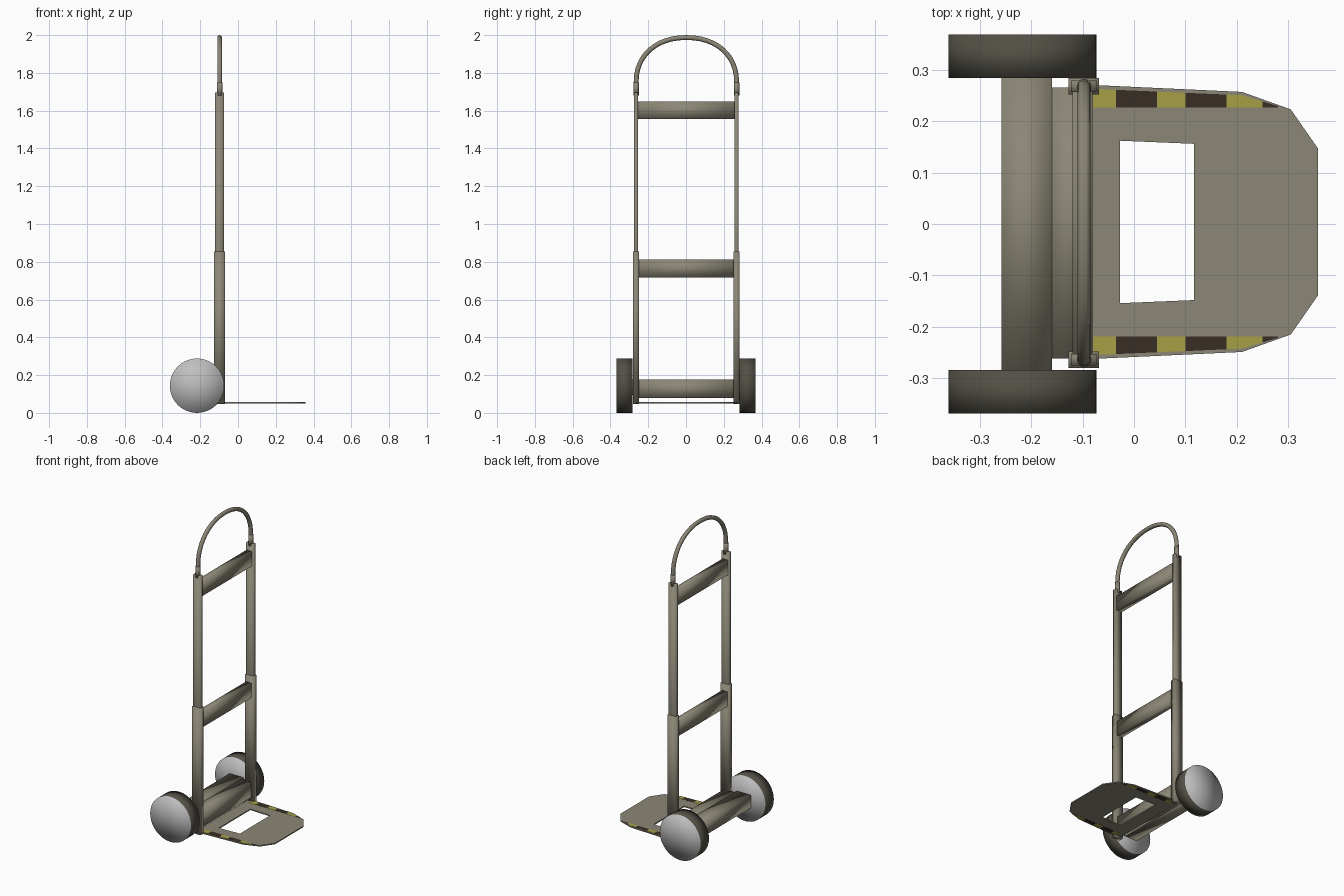
import bpy, bmesh, math
from mathutils import Vector

if "Cube" in bpy.data.objects:
    bpy.data.objects.remove(bpy.data.objects["Cube"])


def material(name, rgb):
    m = bpy.data.materials.new(name)
    m.diffuse_color = (*rgb, 1)
    m.use_nodes = True
    m.node_tree.nodes["Principled BSDF"].inputs["Base Color"].default_value = m.diffuse_color
    return m


STEEL = material("olive grey steel", (0.26, 0.24, 0.18))
TYRE = material("dark tyre", (0.085, 0.078, 0.06))
SILVER = material("silver hub", (0.52, 0.52, 0.52))
YELLOW = material("hazard yellow", (0.38, 0.35, 0.06))
DARK = material("hazard dark", (0.04, 0.027, 0.018))


def finish(name, bm, *mats, smooth=True):
    bmesh.ops.recalc_face_normals(bm, faces=bm.faces)
    for f in bm.faces:
        f.smooth = smooth
    me = bpy.data.meshes.new(name)
    bm.to_mesh(me)
    bm.free()
    for m in mats:
        me.materials.append(m)
    ob = bpy.data.objects.new(name, me)
    bpy.context.collection.objects.link(ob)
    return ob


def box(name, x, y, z, mat=STEEL):
    bm = bmesh.new()
    bmesh.ops.create_cube(bm, size=1)
    for v in bm.verts:
        v.co = [a + (b - a) * (c + 0.5) for (a, b), c in zip((x, y, z), v.co)]
    return finish(name, bm, mat)


def extrude_up(bm, h):
    r = bmesh.ops.extrude_face_region(bm, geom=bm.faces[:])
    bmesh.ops.translate(bm, vec=(0, 0, h),
                        verts=[g for g in r["geom"] if isinstance(g, bmesh.types.BMVert)])


def tube(name, pts, radius, sides=12):
    # sweep of a round section along a path in the yz plane
    bm = bmesh.new()
    pts = [Vector(p) for p in pts]
    rings = []
    for i, p in enumerate(pts):
        t = (pts[min(i + 1, len(pts) - 1)] - pts[max(i - 1, 0)]).normalized()
        n = t.cross(Vector((1, 0, 0)))
        rings.append([bm.verts.new(p + radius * (Vector((1, 0, 0)) * math.cos(a) + n * math.sin(a)))
                      for a in (2 * math.pi * k / sides for k in range(sides))])
    for r, q in zip(rings, rings[1:]):
        for k in range(sides):
            bm.faces.new((r[k], r[(k + 1) % sides], q[(k + 1) % sides], q[k]))
    bm.faces.new(rings[0])
    bm.faces.new(rings[-1])
    return finish(name, bm, STEEL)


CY = 0.004  # the toe plate and rails sit slightly off centre

# rails, sleeves, handle ferrules and wheels, one of each per side
for s, side in ((-1, "right"), (1, "left")):
    def span(a, b, c=CY / 2):
        return tuple(sorted((c + s * a, c + s * b)))
    box(side + "_rail", (-0.123, -0.073), span(0.255, 0.277), (0.06, 1.695))
    box(side + "_lower_sleeve", (-0.127, -0.068), span(0.25, 0.282), (0.048, 0.855))
    tube(side + "_handle_ferrule", [(-0.097, CY / 2 + s * 0.266, z) for z in (1.68, 1.75)], 0.0145)

    # wheel: smooth cylinder with silver side discs
    bm = bmesh.new()
    bmesh.ops.create_cone(bm, cap_ends=True, cap_tris=True, segments=40,
                          radius1=0.144, radius2=0.144, depth=0.085)
    for f in bm.faces:
        f.material_index = 1 if abs(f.normal.z) > 0.5 else 0
    for v in bm.verts:
        x, y, z = v.co
        v.co = (x - 0.217, z + s * 0.3265, y + 0.144)
    finish(side + "_wheel", bm, TYRE, SILVER)

# arched handle
arch = [(-0.097, CY / 2 + 0.266, 1.69)]
for i in range(25):
    a = math.pi * i / 24
    c = math.cos(a)
    arch.append((-0.097, CY / 2 + 0.266 * math.copysign(abs(c) ** 0.92, c),
                 1.75 + 0.237 * math.sin(a) ** 0.92))
arch.append((-0.097, CY / 2 - 0.266, 1.69))
tube("handle", arch, 0.0128)

# crossbars and axle beam
box("upper_crossbar", (-0.12, -0.081), (-0.257, 0.259), (1.555, 1.648))
box("middle_crossbar", (-0.12, -0.081), (-0.257, 0.259), (0.718, 0.811))
box("lower_crossbar", (-0.16, -0.085), (-0.262, 0.266), (0.08, 0.176))
box("axle_beam", (-0.258, -0.16), (-0.285, 0.285), (0.095, 0.176))

# toe plate with rectangular opening
outer = [(-0.11, 0.266), (-0.07, 0.266), (0.21, 0.253), (0.305, 0.219), (0.358, 0.143)]
hole = [(-0.027, 0.158), (0.117, 0.152)]
bm = bmesh.new()
edges = []
for half in (outer, hole):
    loop = [(x, y) for x, y in half] + [(x, -y) for x, y in reversed(half)]
    vs = [bm.verts.new((x, y + CY, 0.051)) for x, y in loop]
    edges += [bm.edges.new((vs[i - 1], vs[i])) for i in range(len(vs))]
bmesh.ops.triangle_fill(bm, edges=edges, use_beauty=True, use_dissolve=False)
extrude_up(bm, 0.007)
plate = finish("toe_plate", bm, STEEL)
bpy.context.view_layer.objects.active = plate
plate.select_set(True)
bpy.ops.object.shade_smooth_by_angle(angle=math.radians(40))


# hazard strips along both edges of the toe plate
def edge_y(x):
    return 0.259 - 0.025 * (x + 0.08) / 0.58 if x <= 0.21 else 0.2465 - 0.3 * (x - 0.21)


stops = [(-0.08, 0), (-0.035, 1), (0.045, 0), (0.10, 1), (0.18, 0), (0.21, 0), (0.25, 1), (0.28, 1)]
for s, side in ((-1, "right"), (1, "left")):
    bm = bmesh.new()
    for (a, col), (b, _) in zip(stops, stops[1:]):
        f = bm.faces.new([bm.verts.new((x, CY + s * y, 0.0502)) for x, y in
                          ((a, 0.223), (b, 0.223), (b, edge_y(b)), (a, edge_y(a)))])
        f.material_index = col
    bmesh.ops.remove_doubles(bm, verts=bm.verts, dist=0.0005)
    extrude_up(bm, 0.0086)
    finish(side + "_hazard_strip", bm, YELLOW, DARK, smooth=False)
